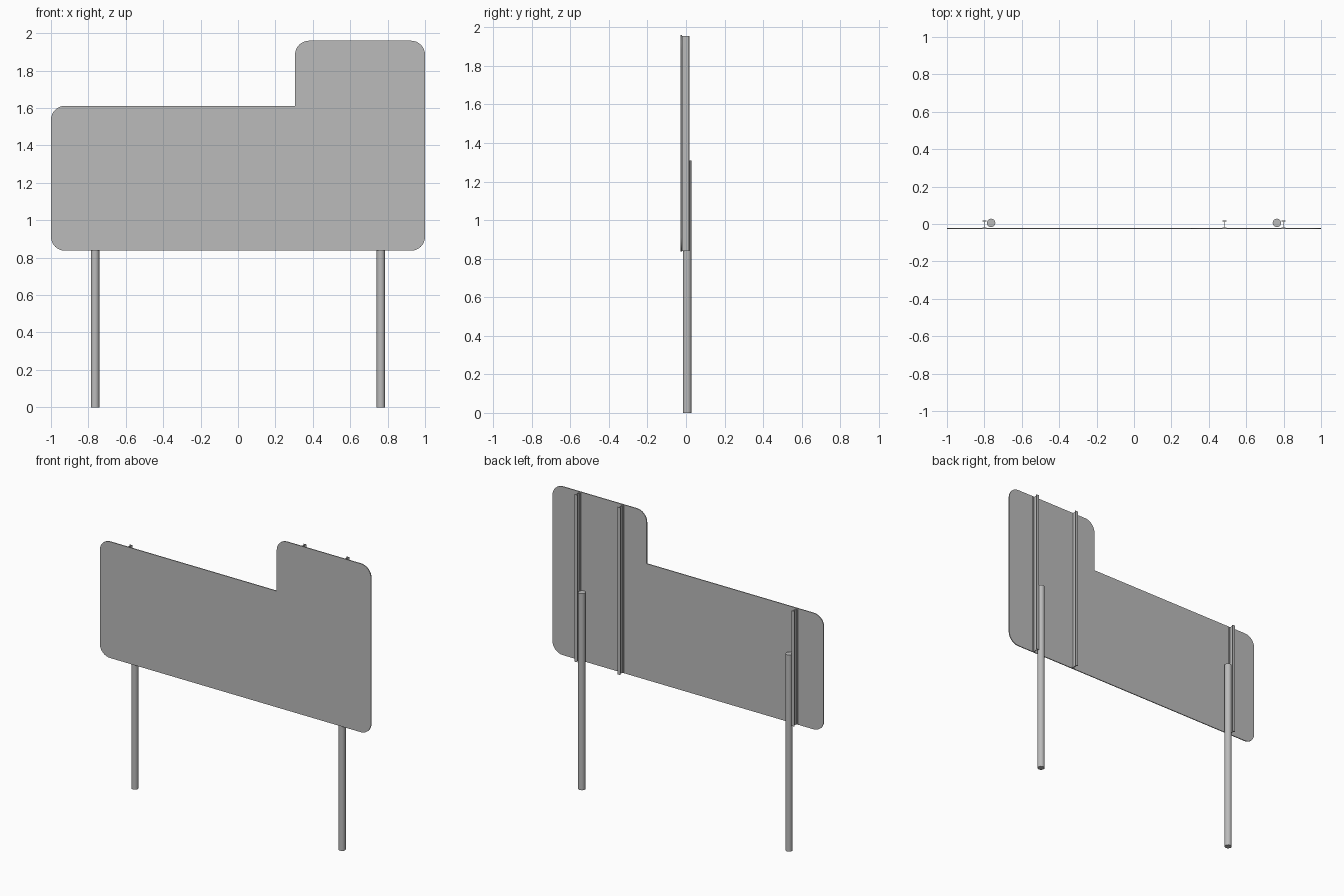
import bpy, bmesh, math

if "Cube" in bpy.data.objects:
    bpy.data.objects.remove(bpy.data.objects["Cube"])

grey = bpy.data.materials.new("plain grey")
grey.diffuse_color = (0.5, 0.5, 0.5, 1)
grey.use_nodes = True
grey.node_tree.nodes["Principled BSDF"].inputs["Base Color"].default_value = grey.diffuse_color


def extrude_profile(name, pts, vec):
    """Closed 3D outline extruded along vec."""
    bm = bmesh.new()
    face = bm.faces.new([bm.verts.new(p) for p in pts])
    res = bmesh.ops.extrude_face_region(bm, geom=[face])
    verts = [g for g in res["geom"] if isinstance(g, bmesh.types.BMVert)]
    bmesh.ops.translate(bm, verts=verts, vec=vec)
    bmesh.ops.recalc_face_normals(bm, faces=bm.faces)
    me = bpy.data.meshes.new(name)
    bm.to_mesh(me)
    bm.free()
    ob = bpy.data.objects.new(name, me)
    bpy.context.collection.objects.link(ob)
    me.materials.append(grey)
    return ob


def smooth(ob):
    bpy.ops.object.select_all(action="DESELECT")
    ob.select_set(True)
    bpy.context.view_layer.objects.active = ob
    bpy.ops.object.shade_smooth_by_angle(angle=math.radians(35))


def arc(cx, cz, start, r=0.075, n=8):
    """Quarter-circle corner, counter-clockwise from start degrees."""
    angles = [math.radians(start + 90 * i / n) for i in range(n + 1)]
    return [(cx + r * math.cos(a), cz + r * math.sin(a)) for a in angles]


# Sign panel: rounded outer corners, sharp inner step
R, LOW, MID, TOP, STEP = 0.075, 0.837, 1.612, 1.96, 0.305
outline = (arc(-1 + R, LOW + R, 180) + arc(1 - R, LOW + R, 270)
           + arc(1 - R, TOP - R, 0) + arc(STEP + R, TOP - R, 90)
           + [(STEP, MID)] + arc(-1 + R, MID - R, 90))
panel = extrude_profile("sign_panel", [(x, -0.028, z) for x, z in outline], (0, 0.006, 0))
smooth(panel)

# I-section stiffeners on the back of the panel
W, T, WEB, Y0, Y1 = 0.011, 0.004, 0.002, -0.022, 0.018
half = [(W, Y0), (W, Y0 + T), (WEB, Y0 + T), (WEB, Y1 - T), (W, Y1 - T), (W, Y1)]
section = half + [(-x, y) for x, y in reversed(half)]
for name, x0, top in (("left_stiffener", -0.80, MID - 0.005),
                      ("middle_stiffener", 0.483, TOP - 0.005),
                      ("right_stiffener", 0.80, TOP - 0.005)):
    extrude_profile(name, [(x0 + x, y, LOW + 0.003) for x, y in section],
                    (0, 0, top - LOW - 0.003))

# Round support posts
for name, x in (("left_post", -0.764), ("right_post", 0.764)):
    bpy.ops.mesh.primitive_cylinder_add(vertices=24, radius=0.0225, depth=1.31,
                                        location=(x, 0.006, 0.655))
    post = bpy.context.object
    post.name = name
    post.data.materials.append(grey)
    smooth(post)
